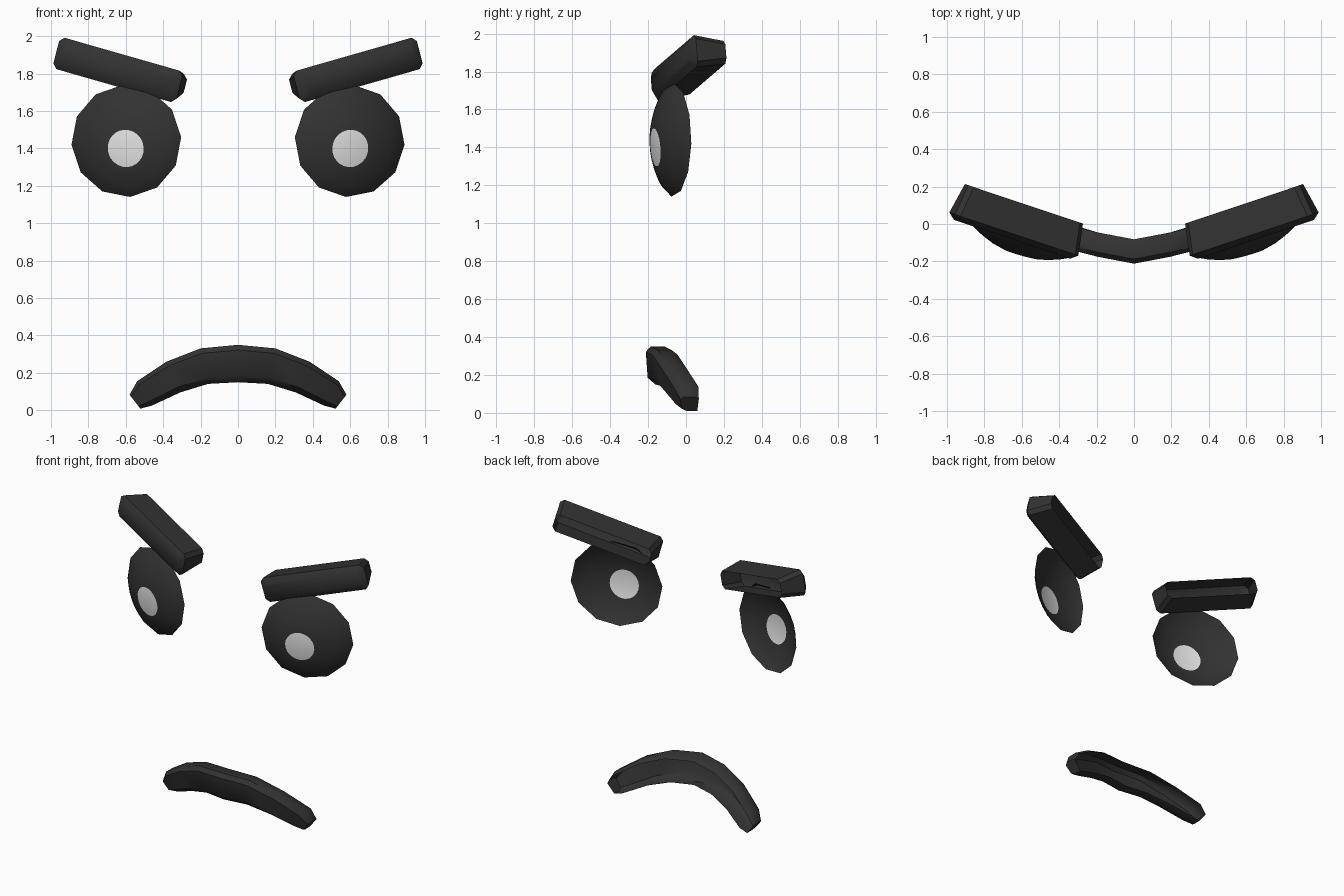
import bpy, bmesh, math
from mathutils import Vector

if "Cube" in bpy.data.objects:
    bpy.data.objects.remove(bpy.data.objects["Cube"])


def material(name, value):
    m = bpy.data.materials.new(name)
    m.diffuse_color = (value, value, value, 1)
    m.use_nodes = True
    m.node_tree.nodes["Principled BSDF"].inputs["Base Color"].default_value = m.diffuse_color
    return m


DARK = material("charcoal", 0.032)
LIGHT = material("pale_grey", 0.8)
YAW = math.radians(18.5)


def loft(name, rings, closed=True, cap_start=False, cap_end=False, light_cap=False, angle=40):
    """Skin consecutive rings of points into one surface."""
    bm = bmesh.new()
    loops = [[bm.verts.new(p) for p in ring] for ring in rings]
    n = len(loops[0])
    for a, b in zip(loops, loops[1:]):
        for i in range(n if closed else n - 1):
            j = (i + 1) % n
            bm.faces.new((a[i], a[j], b[j], b[i]))
    if cap_start:
        f = bm.faces.new(loops[0])
        f.material_index = 1 if light_cap else 0
    if cap_end:
        bm.faces.new(loops[-1])
    bmesh.ops.recalc_face_normals(bm, faces=bm.faces)
    mesh = bpy.data.meshes.new(name)
    bm.to_mesh(mesh)
    bm.free()
    mesh.materials.append(DARK)
    mesh.materials.append(LIGHT)
    ob = bpy.data.objects.new(name, mesh)
    bpy.context.collection.objects.link(ob)
    bpy.ops.object.select_all(action='DESELECT')
    ob.select_set(True)
    bpy.context.view_layer.objects.active = ob
    bpy.ops.object.shade_smooth_by_angle(angle=math.radians(angle))
    return ob


def mirror_x(p, side):
    return Vector((p.x * side, p.y, p.z))


# Eyes: shallow open domes with twelve-sided rims and a flush round pupil
def eye(name, side):
    across = Vector((math.cos(YAW), math.sin(YAW), 0))
    front = Vector((math.sin(YAW), -math.cos(YAW), 0))
    centre = Vector((0.597, -0.07, 1.44))
    pupil_a, pupil_b, pupil_r = -0.026, -0.04, 0.1
    rings = []
    for t in (0, 0.3, 0.6, 0.82, 1):
        ring = []
        for i in range(24):
            ang = math.radians(15 * i - 4)
            flat = 1 if i % 2 == 0 else math.cos(math.radians(15))
            rim_a = 0.31 * flat * math.cos(ang)
            rim_b = 0.30 * flat * math.sin(ang)
            a = (1 - t) * (pupil_a + pupil_r * math.cos(ang)) + t * rim_a
            b = (1 - t) * (pupil_b + pupil_r * math.sin(ang)) + t * rim_b
            r = math.hypot(a / 0.31, b / 0.30)
            depth = 0 if t == 1 else 0.1 * max(0, 1 - r * r) ** 0.9
            p = centre + across * a + Vector((0, 0, b)) + front * depth
            ring.append(mirror_x(p, side))
        rings.append(ring)
    loft(name, rings, cap_start=True, light_cap=True, angle=50)


# Brows: slanted bars with chamfered fronts, tapering to an open back
def brow(name, side):
    pitch = math.radians(15.2)
    front = Vector((math.sin(YAW), -math.cos(YAW), 0))
    along = Vector((math.cos(YAW) * math.cos(pitch),
                    math.sin(YAW) * math.cos(pitch), math.sin(pitch)))
    up = front.cross(along) * -1
    if up.z < 0:
        up = -up
    centre = Vector((0.652, -0.082, 1.82))
    rings = []
    for depth, inset in ((0, 0.03), (0.03, 0), (0.2, 0.025)):
        w, h, c = 0.36 - inset, 0.087 - inset, 0.025
        outline = [(w, h - c), (w - c, h), (c - w, h), (-w, h - c),
                   (-w, c - h), (c - w, -h), (w - c, -h), (w, c - h)]
        rings.append([mirror_x(centre + along * a + up * b - front * depth, side)
                      for a, b in outline])
    loft(name, rings, cap_start=True)


for label, side in (("left", -1), ("right", 1)):
    eye(label + "_eye", side)
    brow(label + "_brow", side)

# Mouth: downturned arc with a chamfered front and an open back
# Each station: x, z, half height, front y, tilt of the section in degrees
half = [(0, 0.25, 0.1, -0.212, 0), (0.18, 0.236, 0.097, -0.175, 12),
        (0.345, 0.178, 0.09, -0.13, 24), (0.5, 0.09, 0.076, -0.065, 31),
        (0.551, 0.046, 0.047, -0.03, 38)]
stations = [(-x, z, h, y, -t) for x, z, h, y, t in reversed(half[1:])] + half
# Section: depth behind the front, height as a share of the half height
section = [(0.13, 0.75), (0.1, 1), (0.025, 1), (0, 0.72),
           (0.01, -0.65), (0.05, -1), (0.12, -0.95)]
mouth_rings = []
for x, z, h, y, tilt in stations:
    t = math.radians(tilt)
    k = 0.75 if abs(x) > 0.52 else 1
    mouth_rings.append([Vector((x + math.sin(t) * h * v, y + d * k,
                                z + math.cos(t) * h * v)) for d, v in section])
loft("mouth", mouth_rings, closed=False, cap_start=True, cap_end=True, angle=45)
